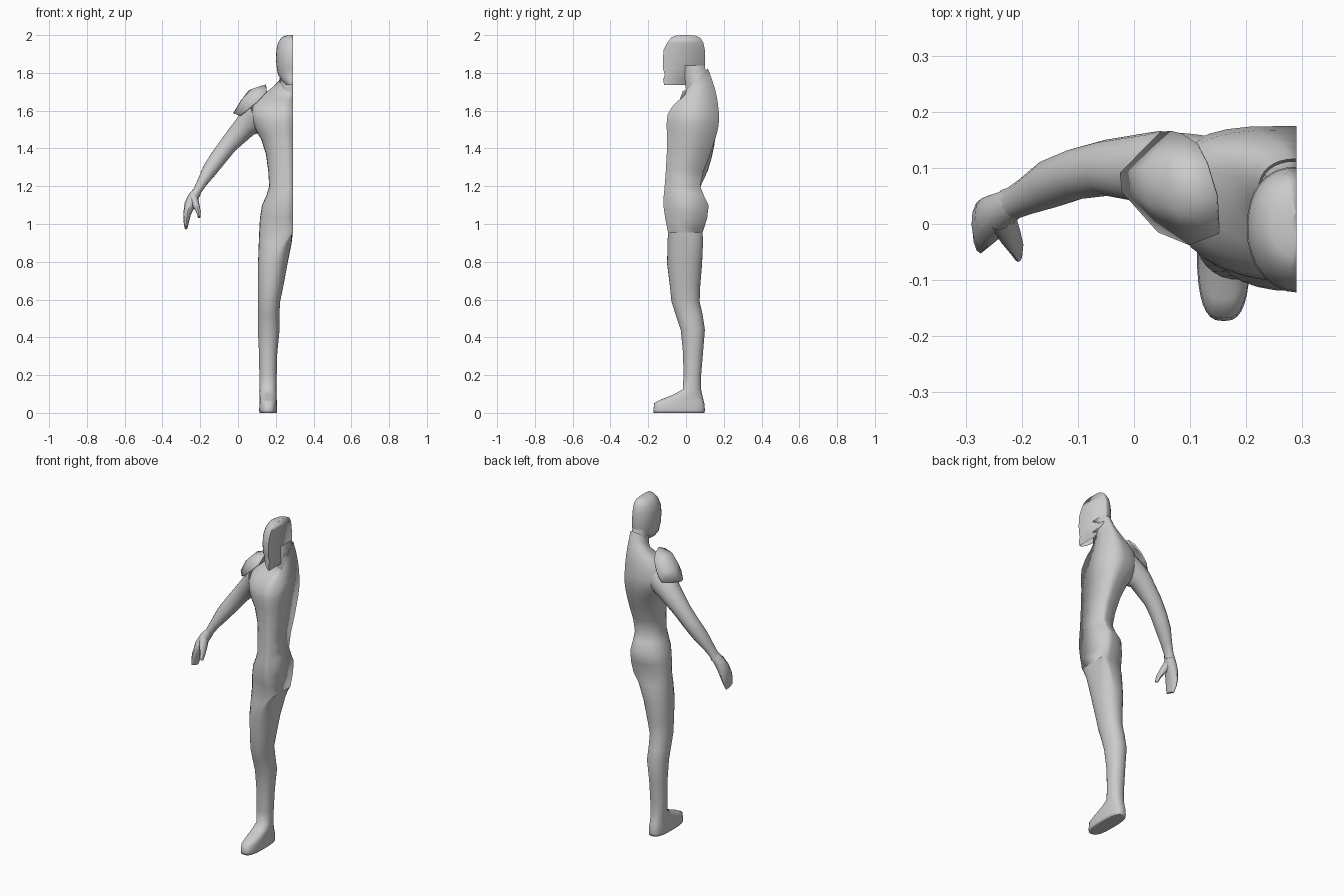
import bpy, bmesh, math
from mathutils import Vector

SEAM = 0.29      # flat cut plane of the half figure
N = 16           # segments per half section


def build(name, parts, angle=50):
    """Skin lists of point rings into one smooth mesh; parts = [(rings, closed, cap_end)]."""
    bm = bmesh.new()
    for rings, closed, cap_end in parts:
        vs = [[bm.verts.new(p) for p in r] for r in rings]
        n = len(rings[0])
        for a, b in zip(vs, vs[1:]):
            for j in range(n if closed else n - 1):
                k = (j + 1) % n
                bm.faces.new((a[j], a[k], b[k], b[j]))
        if cap_end:
            bm.faces.new(vs[-1])
    bmesh.ops.remove_doubles(bm, verts=bm.verts, dist=.0005)
    bmesh.ops.recalc_face_normals(bm, faces=bm.faces)
    me = bpy.data.meshes.new(name)
    bm.to_mesh(me)
    bm.free()
    ob = bpy.data.objects.new(name, me)
    bpy.context.collection.objects.link(ob)
    bpy.ops.object.select_all(action='DESELECT')
    ob.select_set(True)
    bpy.context.view_layer.objects.active = ob
    bpy.ops.object.shade_smooth_by_angle(angle=math.radians(angle))
    return ob


def spow(v, e):
    return 0.0 if abs(v) < 1e-6 else math.copysign(abs(v) ** e, v)


def section(z, xo, yf, yb, xc=SEAM, xi=None, tilt=0.0, p=2.3, pb=None):
    """Horizontal superellipse: half (flat at the seam) or full if xi is given."""
    ym, ry = (yf + yb) / 2, (yb - yf) / 2
    pts = []
    for i in range(N + 1 if xi is None else 2 * N):
        a = -math.pi / 2 + math.pi * i / N
        e = 2 / (pb if pb and math.sin(a) > 0 else p)
        c, s = spow(math.cos(a), e), spow(math.sin(a), e)
        r = (xc - xo) if c >= 0 else (xi - xc)
        pts.append((xc - r * c, ym + ry * s, z + tilt * s))
    return pts


def tube(name, path, n=14):
    """Limb along (x, y, z, thickness, depth in y) stations."""
    P = [Vector(p[:3]) for p in path]
    rings = []
    for i, p in enumerate(path):
        t = (P[min(i+1, len(P)-1)] - P[max(i-1, 0)]).normalized()
        u = Vector((0, 1, 0))
        u = (u - u.dot(t) * t).normalized()
        v = t.cross(u)
        rings.append([P[i] + u * p[4] * math.cos(2*math.pi*j/n)
                      + v * p[3] * math.sin(2*math.pi*j/n) for j in range(n)])
    return build(name, [(rings, True, True)])


# Torso: z / side x / front y / back y / collar tilt / squareness of back
torso = [
    (.955, .112, -.095, .088, 0, 2.3), (1.03, .116, -.11, .112, 0, 2.3),
    (1.10, .127, -.12, .12, 0, 2.3), (1.15, .15, -.118, .095, 0, 2.3),
    (1.20, .165, -.113, .075, 0, 2.3), (1.28, .160, -.107, .092, 0, 2.4),
    (1.37, .148, -.102, .128, 0, 2.5), (1.45, .122, -.10, .155, 0, 2.8),
    (1.485, .10, -.101, .165, 0, 3), (1.52, .085, -.103, .172, 0, 3.2),
    (1.55, .075, -.101, .175, 0, 3.4), (1.58, .07, -.097, .175, 0, 3.4),
    (1.635, .08, -.07, .168, .01, 3.2), (1.675, .125, -.042, .158, .022, 2.8),
    (1.705, .175, -.022, .145, .038, 2.5), (1.735, .212, -.005, .13, .05, 2.3),
    (1.765, .222, .002, .116, .058, 2.3)]

# Leg and foot: z / outer x / centre x / inner x / front y / back y / squareness
leg = [
    (.955, .112, .29, .29, -.095, .088, 2.3), (.90, .110, .24, .284, -.098, .09, 2.3),
    (.79, .106, .19, .262, -.10, .085, 2.2), (.67, .105, .175, .24, -.085, .075, 2.1),
    (.59, .106, .165, .223, -.077, .072, 2.1), (.52, .106, .162, .219, -.055, .088, 2.1),
    (.44, .105, .162, .22, -.028, .10, 2.1), (.32, .111, .16, .208, -.016, .09, 2.1),
    (.20, .113, .16, .205, -.013, .08, 2.1), (.125, .115, .16, .203, -.017, .08, 2.2),
    (.10, .114, .16, .204, -.06, .085, 2.3), (.07, .114, .16, .205, -.135, .092, 2.6),
    (.052, .114, .16, .206, -.168, .097, 2.8), (.015, .112, .16, .207, -.173, .10, 2.8),
    (0, .114, .16, .205, -.171, .098, 2.8), (0, .12, .16, .2, -.164, .092, 2.8)]

# Torso and leg are one skin, closed flat along the cut plane
build("torso_and_leg", [
    ([section(z, x, f, b, tilt=t, pb=q) for z, x, f, b, t, q in torso], True, False),
    ([section(z, xo, f, b, xc, xi, 0, p) for z, xo, xc, xi, f, b, p in leg], True, True)],
    angle=95)

# Neck: half column between collar and head
build("neck", [([section(z, .224, f, b, tilt=t) for z, f, b, t in
                 [(1.745, .0, .112, .05), (1.80, -.005, .102, .02), (1.84, -.005, .098, 0)]],
                True, False)], angle=95)

# Arm, hand and thumb
tube("arm", [(.115, .072, 1.572, .088, .088), (.085, .083, 1.553, .08, .081),
             (.04, .10, 1.518, .064, .066), (-.05, .10, 1.42, .049, .05),
             (-.10, .09, 1.355, .046, .046), (-.148, .072, 1.288, .041, .044),
             (-.19, .05, 1.22, .028, .034), (-.214, .038, 1.178, .023, .03),
             (-.225, .034, 1.155, .025, .03)])
tube("hand", [(-.214, .038, 1.18, .021, .029), (-.237, .024, 1.14, .030, .034),
              (-.256, .010, 1.10, .029, .042), (-.270, -.002, 1.05, .020, .046),
              (-.274, -.012, 1.01, .014, .042), (-.275, -.02, .98, .008, .032)], 12)
tube("thumb", [(-.236, .014, 1.14, .024, .03), (-.222, -.016, 1.10, .019, .026),
               (-.209, -.042, 1.065, .012, .02), (-.206, -.056, 1.037, .007, .013)], 10)

# Shoulder plate: curved patch, front to back in four rows
pad = build("shoulder_plate", [([
    [(.152, -.015, 1.70), (.148, .05, 1.735), (.13, .11, 1.728), (.115, .14, 1.695)],
    [(.10, -.035, 1.645), (.075, .03, 1.712), (.06, .10, 1.705), (.088, .158, 1.65)],
    [(.045, -.012, 1.60), (.028, .04, 1.665), (.02, .10, 1.655), (.07, .163, 1.62)],
    [(.01, .028, 1.572), (-.018, .058, 1.585), (-.022, .09, 1.585), (.05, .162, 1.59)]],
    False, False)], angle=80)
sol = pad.modifiers.new("thickness", 'SOLIDIFY')
sol.thickness = .008
sol.offset = 0

# Head with chin guard, closed flat along the cut plane
head = [
    (1.735, .255, -.116, .01), (1.765, .228, -.121, .06), (1.79, .212, -.112, .09),
    (1.82, .206, -.121, .10), (1.87, .201, -.122, .102), (1.92, .203, -.119, .10),
    (1.96, .212, -.10, .092), (1.985, .228, -.08, .077), (1.996, .245, -.06, .055),
    (2.0, .28, -.025, .02)]
build("head", [([section(z, x, f, b, p=2.0, pb=2.3) for z, x, f, b in head], True, True)],
      angle=95)
